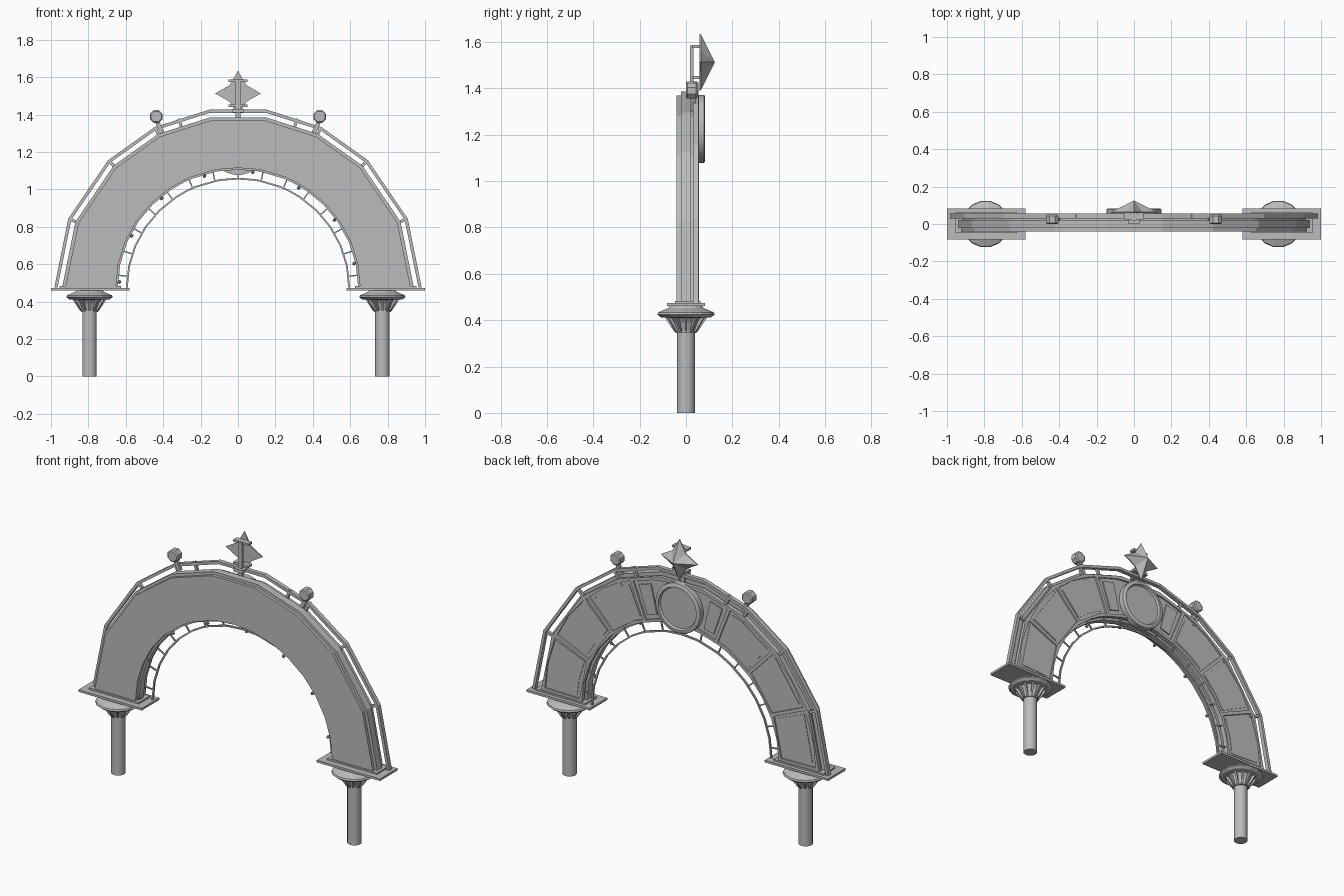
import bpy, bmesh
from math import radians, degrees, cos, sin, pi, atan2
from mathutils import Matrix, Vector

if "Cube" in bpy.data.objects:
    bpy.data.objects.remove(bpy.data.objects["Cube"])

grey = bpy.data.materials.new("stone_grey")
grey.use_nodes = True
grey.diffuse_color = (0.5, 0.5, 0.5, 1)
grey.node_tree.nodes["Principled BSDF"].inputs["Base Color"].default_value = (0.5, 0.5, 0.5, 1)

SPRING = 0.475            # height where the arch starts
WIDEN = 1.02              # arch is slightly wider than tall
HALF = [0, 22.5, 45, 63, 81]
CORNERS = HALF + [180 - a for a in reversed(HALF)]


def finish(name, bm, smooth=False):
    bmesh.ops.recalc_face_normals(bm, faces=bm.faces)
    mesh = bpy.data.meshes.new(name)
    bm.to_mesh(mesh)
    bm.free()
    obj = bpy.data.objects.new(name, mesh)
    bpy.context.collection.objects.link(obj)
    mesh.materials.append(grey)
    if smooth:
        bpy.ops.object.select_all(action='DESELECT')
        obj.select_set(True)
        bpy.context.view_layer.objects.active = obj
        bpy.ops.object.shade_smooth_by_angle(angle=radians(35))
    return obj


def on_arch(a, r, y, faceted=True):
    """Point at angle a; faceted points lie on the chords between corners."""
    if faceted:
        for lo, hi in zip(CORNERS, CORNERS[1:]):
            if lo <= a <= hi:
                r *= cos(radians((hi - lo) / 2)) / cos(radians(a - (lo + hi) / 2))
                break
    return Vector((r * cos(radians(a)) * WIDEN, y, SPRING + r * sin(radians(a))))


def arch(name, r0, r1, y0, y1, start=0, end=180, facet_in=False, facet_out=True):
    marks = set(CORNERS) | {i * 11.25 for i in range(17)}
    angles = [start] + sorted(a for a in marks if start < a < end) + [end]
    bm = bmesh.new()
    rings = []
    for a in angles:
        rings.append([bm.verts.new(p) for p in (
            on_arch(a, r0, y0, facet_in), on_arch(a, r1, y0, facet_out),
            on_arch(a, r1, y1, facet_out), on_arch(a, r0, y1, facet_in))])
    for a, b in zip(rings, rings[1:]):
        for i in range(4):
            j = (i + 1) % 4
            bm.faces.new((a[i], a[j], b[j], b[i]))
    bm.faces.new(rings[0])
    bm.faces.new(rings[-1])
    return finish(name, bm)


def box(name, centre, size, tilt=0):
    bm = bmesh.new()
    m = Matrix.Translation(centre) @ Matrix.Rotation(tilt, 4, 'Y') @ Matrix.Diagonal((*size, 1))
    bmesh.ops.create_cube(bm, size=1, matrix=m)
    return finish(name, bm)


def radial_bar(name, a, r0, r1, y0, y1, width):
    centre = on_arch(a, (r0 + r1) / 2, (y0 + y1) / 2, False)
    d = on_arch(a, r1, 0, False) - on_arch(a, r0, 0, False)
    return box(name, centre, (d.length, y1 - y0, width), -atan2(d.z, d.x))


def lathe(name, profile, sides, centre, along_y=False, smooth=True):
    bm = bmesh.new()
    rings = []
    for r, h in profile:
        ring = []
        for i in range(sides):
            t = 2 * pi * (i + 0.5) / sides
            u, v = r * cos(t), r * sin(t)
            p = (u, h, v) if along_y else (u, v, h)
            ring.append(bm.verts.new(Vector(p) + Vector(centre)))
        rings.append(ring)
    for a, b in zip(rings, rings[1:]):
        for i in range(sides):
            j = (i + 1) % sides
            bm.faces.new((a[i], a[j], b[j], b[i]))
    bm.faces.new(rings[0])
    bm.faces.new(rings[-1])
    return finish(name, bm, smooth)


# Arch body in layers
arch("arch_front_panel", 0.64, 0.905, -0.04, -0.022)
arch("arch_core", 0.63, 0.922, -0.022, 0.022)
arch("arch_groove", 0.645, 0.9, 0.022, 0.034)
arch("arch_back_panel", 0.64, 0.905, 0.034, 0.046)

# Raised framing on the back
arch("back_outer_border", 0.882, 0.905, 0.046, 0.056)
arch("back_inner_border", 0.64, 0.66, 0.046, 0.056)
breaks = [1, 24, 47, 69]
for a in breaks:
    for side in (a, 180 - a):
        radial_bar("back_divider", side, 0.65, 0.885, 0.046, 0.056, 0.02)
for lo, hi in zip(breaks, breaks[1:]):
    for s, e in ((lo, hi), (180 - hi, 180 - lo)):
        arch("back_field", 0.675, 0.865, 0.046, 0.049, s + 2, e - 2)
for s in (71.5, 103):
    arch("back_narrow_panel", 0.68, 0.865, 0.046, 0.054, s, s + 5.5)

# Round medallion on the back
lathe("medallion", [(0.148, 0.04), (0.148, 0.078), (0.14, 0.083), (0.126, 0.083),
                    (0.12, 0.07), (0.001, 0.07)], 24, (0, 0, 1.225), True)

# Outer rail with posts
arch("outer_rail", 0.946, 0.963, 0.03, 0.055, facet_in=True)
for a in (22.5, 45, 63, 71):
    for side in (a, 180 - a):
        radial_bar("outer_rail_post", side, 0.87, 0.955, 0.034, 0.05, 0.016)

# Inner ladder rail, ties and small bulbs
arch("inner_rail", 0.578, 0.587, 0.036, 0.046, facet_out=False)
for i in range(15):
    radial_bar("inner_rail_tie", 6 + i * 12, 0.58, 0.65, 0.037, 0.045, 0.007)
for i in range(8):
    p = on_arch(12 + i * 23.6, 0.622, -0.032, False)
    bm = bmesh.new()
    bmesh.ops.create_icosphere(bm, subdivisions=1, radius=0.011, matrix=Matrix.Translation(p))
    finish("bulb", bm)

# Octagonal lamps on top
for s in (-1, 1):
    lathe("lamp", [(0.03, 0.0), (0.037, 0.006), (0.037, 0.044), (0.03, 0.05)],
          8, (s * 0.437, 0, 1.39), True, False)
    box("lamp_bracket", (s * 0.42, 0.03, 1.335), (0.022, 0.02, 0.07), s * radians(25))

# Finial bracket and four-pointed star
box("finial_post", (0, 0.025, 1.46), (0.026, 0.014, 0.25))
for z in (1.447, 1.58):
    box("finial_crossbar", (0, 0.043, z), (0.1, 0.036, 0.013))
box("finial_foot", (0, 0.025, 1.42), (0.06, 0.05, 0.02))
bm = bmesh.new()
rim = []
for i in range(8):
    r = 0.122 if i % 2 == 0 else 0.063
    t = i * pi / 4
    rim.append([bm.verts.new((r * cos(t), y, 1.513 + r * sin(t))) for y in (0.058, 0.064)])
apex = bm.verts.new((0, 0.125, 1.513))
for i in range(8):
    a, b = rim[i], rim[(i + 1) % 8]
    bm.faces.new((a[0], b[0], b[1], a[1]))
    bm.faces.new((a[1], b[1], apex))
bm.faces.new([p[0] for p in rim])
finish("star", bm)

# Base plates, capitals and columns
for s, x in ((-1, -0.794), (1, 0.772)):
    box("base_plate", (s * 0.79, 0, 0.467), (0.42, 0.166, 0.013))
    box("arch_foot", (s * 0.79, 0.007, 0.477), (0.33, 0.11, 0.012))
    lathe("capital", [(0.07, 0.462), (0.078, 0.452), (0.122, 0.434), (0.126, 0.424),
                      (0.11, 0.412), (0.075, 0.41), (0.06, 0.39), (0.044, 0.35)],
          16, (x, 0, 0), smooth=False)
    # Fins fanning out under the capital
    for i in range(12):
        t = i * pi / 6
        d, w = Vector((cos(t), sin(t), 0)), Vector((-sin(t), cos(t), 0)) * 0.005
        bm = bmesh.new()
        flat = [(0.03, 0.35), (0.05, 0.35), (0.092, 0.412), (0.03, 0.412)]
        sides = [[bm.verts.new(Vector((x, 0, z)) + d * r + w * k) for r, z in flat]
                 for k in (-1, 1)]
        for f in sides:
            bm.faces.new(f)
        for j in range(4):
            k = (j + 1) % 4
            bm.faces.new((sides[0][j], sides[0][k], sides[1][k], sides[1][j]))
        finish("capital_fin", bm)
    lathe("collar", [(0.046, 0.345), (0.046, 0.357)], 16, (x, 0, 0))
    lathe("column", [(0.039, 0), (0.039, 0.36)], 16, (x, 0, 0))
